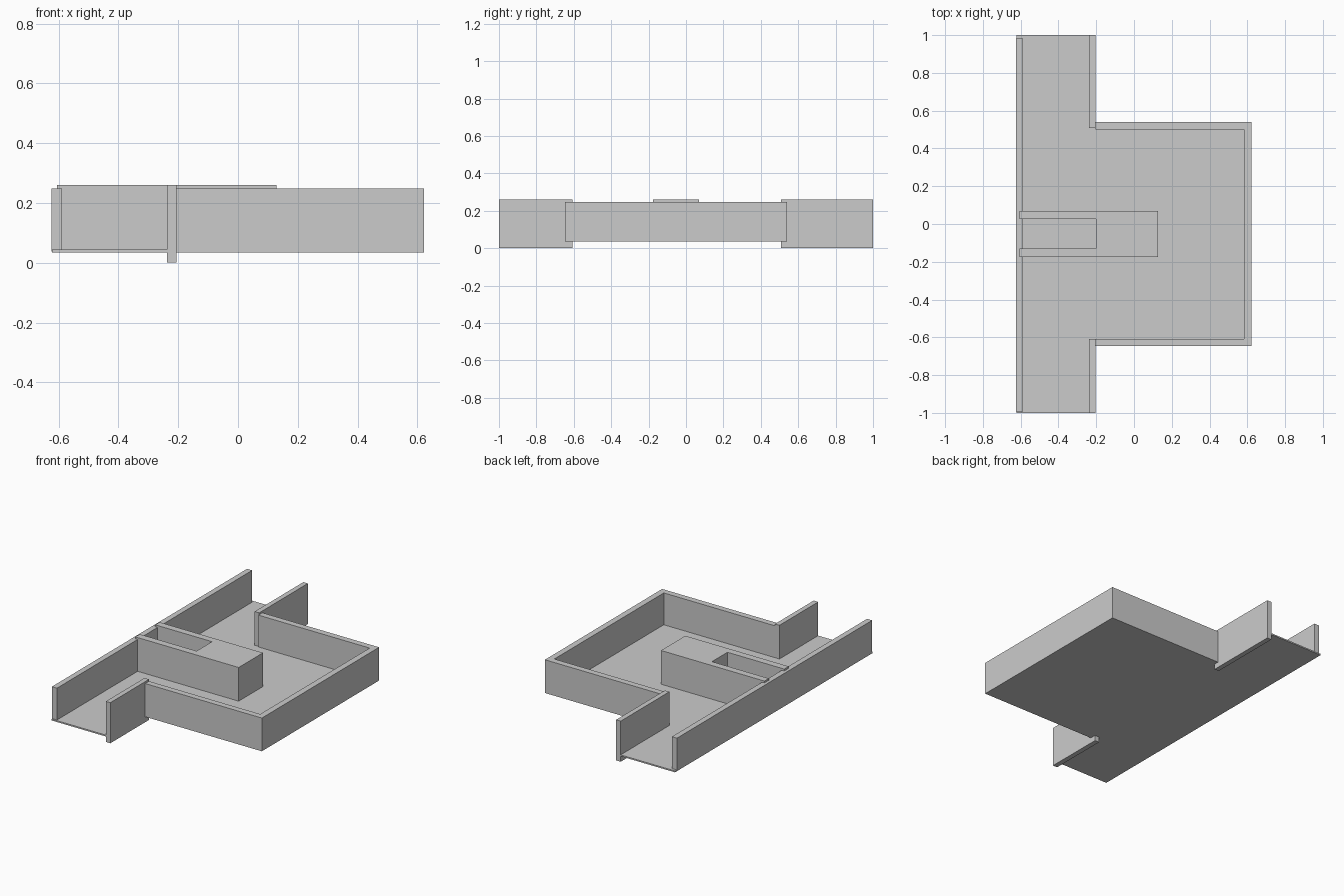
import bpy, bmesh

if "Cube" in bpy.data.objects:
    bpy.data.objects.remove(bpy.data.objects["Cube"])


def prism(name, outline, z0, z1):
    """Extrude a flat plan outline from z0 up to z1."""
    bm = bmesh.new()
    base = bm.faces.new([bm.verts.new((x, y, z0)) for x, y in outline])
    top = bmesh.ops.extrude_face_region(bm, geom=[base])["geom"]
    verts = [g for g in top if isinstance(g, bmesh.types.BMVert)]
    bmesh.ops.translate(bm, verts=verts, vec=(0, 0, z1 - z0))
    bmesh.ops.recalc_face_normals(bm, faces=bm.faces)
    mesh = bpy.data.meshes.new(name)
    bm.to_mesh(mesh)
    bm.free()
    obj = bpy.data.objects.new(name, mesh)
    bpy.context.collection.objects.link(obj)
    return obj


def slab(name, x0, x1, y0, y1, z0, z1):
    return prism(name, [(x0, y0), (x1, y0), (x1, y1), (x0, y1)], z0, z1)


BASE, WALL_TOP, HIGH_TOP = 0.035, 0.248, 0.26

# T-shaped floor
prism("floor", [(-0.622, -1), (-0.205, -1), (-0.205, -0.645), (0.62, -0.645),
                (0.62, 0.538), (-0.205, 0.538), (-0.205, 1), (-0.622, 1)],
      BASE, 0.044)

# Long wall along the corridor
slab("corridor_wall", -0.624, -0.588, -0.993, 0.983, 0.037, WALL_TOP)

# Three room walls as one open U
prism("room_walls", [(-0.205, -0.647), (0.622, -0.647), (0.622, 0.54),
                     (-0.205, 0.54), (-0.205, 0.5), (0.583, 0.5),
                     (0.583, -0.608), (-0.205, -0.608)], BASE, WALL_TOP)

# Short corridor walls, which reach below the floor
for side, y0, y1 in (("front", -1, -0.608), ("back", 0.507, 1)):
    slab(f"{side}_short_wall", -0.237, -0.205, y0, y1, 0, HIGH_TOP)

# Counter block with a slot open towards the corridor wall
prism("counter", [(-0.605, -0.176), (0.128, -0.176), (0.128, 0.07),
                  (-0.605, 0.07), (-0.605, 0.026), (-0.202, 0.026),
                  (-0.202, -0.131), (-0.605, -0.131)], 0.04, HIGH_TOP)
